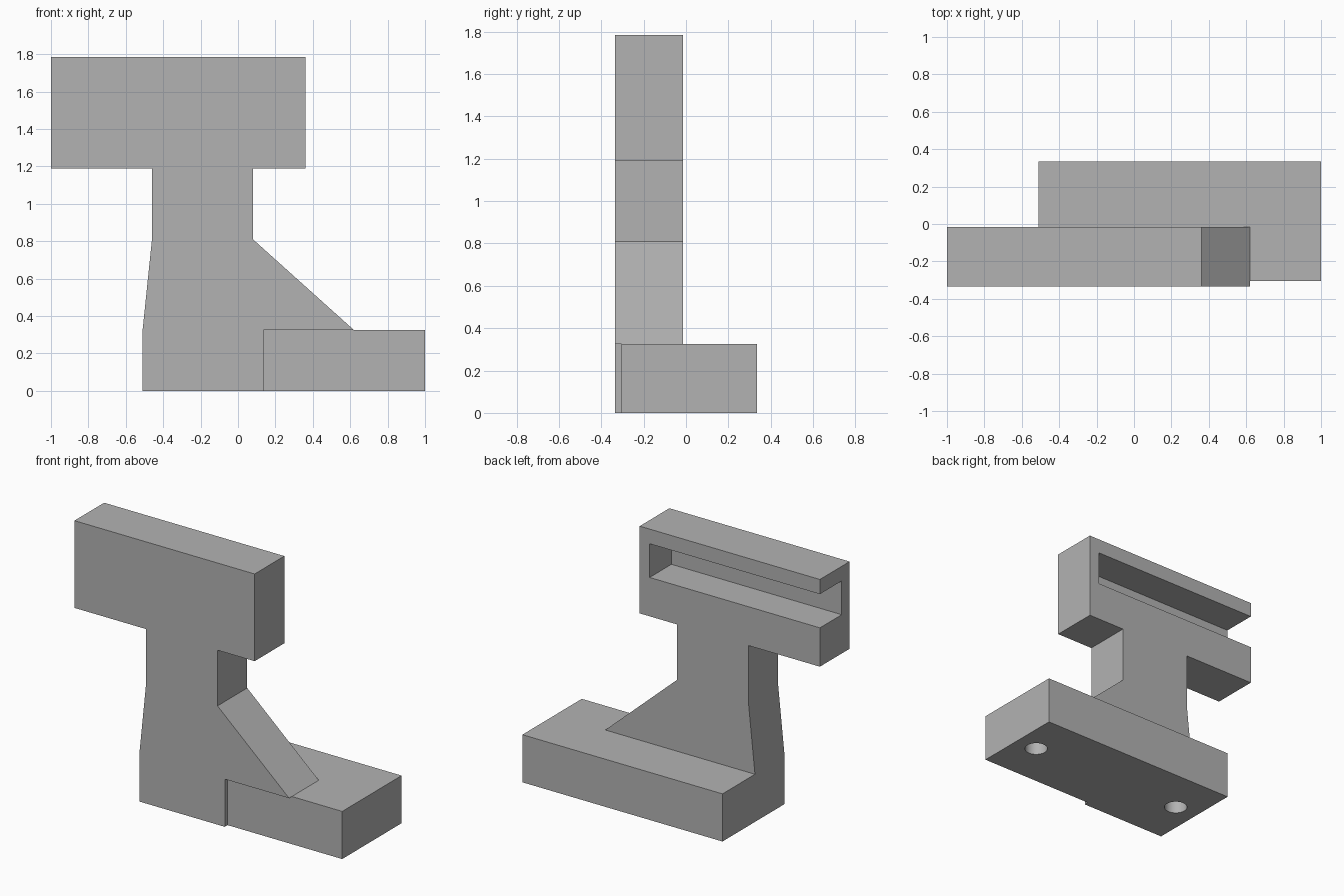
import bpy
import bmesh
import math

if "Cube" in bpy.data.objects:
    bpy.data.objects.remove(bpy.data.objects["Cube"], do_unlink=True)

# Single plain grey
grey = bpy.data.materials.new("plain grey")
grey.use_nodes = True
colour = (0.45, 0.45, 0.45, 1)
grey.diffuse_color = colour
grey.node_tree.nodes["Principled BSDF"].inputs["Base Color"].default_value = colour


def prism(name, outline, start, end, axis="y"):
    """Extrude an outline along y (outline in x, z) or along z (outline in x, y)."""
    bm = bmesh.new()
    place = (lambda a, b: (a, start, b)) if axis == "y" else (lambda a, b: (a, b, start))
    face = bm.faces.new([bm.verts.new(place(a, b)) for a, b in outline])
    moved = bmesh.ops.extrude_face_region(bm, geom=[face])["geom"]
    step = (0, end - start, 0) if axis == "y" else (0, 0, end - start)
    bmesh.ops.translate(bm, vec=step, verts=[v for v in moved if isinstance(v, bmesh.types.BMVert)])
    bmesh.ops.recalc_face_normals(bm, faces=bm.faces)
    mesh = bpy.data.meshes.new(name)
    bm.to_mesh(mesh)
    bm.free()
    mesh.materials.append(grey)
    obj = bpy.data.objects.new(name, mesh)
    bpy.context.collection.objects.link(obj)
    return obj


def rectangle(x0, x1, z0, z1):
    return [(x0, z0), (x1, z0), (x1, z1), (x0, z1)]


def combine(target, tool, operation):
    """Apply a boolean and discard the tool object."""
    tool.hide_render = True
    mod = target.modifiers.new(operation, "BOOLEAN")
    mod.operation, mod.solver, mod.object = operation, "EXACT", tool
    bpy.context.view_layer.objects.active = target
    bpy.ops.object.modifier_apply(modifier=mod.name)
    bpy.data.objects.remove(tool, do_unlink=True)


FRONT, BACK = -0.335, -0.015
BASE_TOP, TOP = 0.325, 1.785

# Upright with sloped gusset and wide head
bracket = prism("bracket", [
    (-0.51, 0), (0.135, 0), (0.135, BASE_TOP), (0.62, BASE_TOP),
    (0.08, 0.81), (0.08, 1.19), (0.36, 1.19), (0.36, TOP),
    (-1, TOP), (-1, 1.19), (-0.46, 1.19), (-0.46, 0.81), (-0.51, BASE_TOP),
], FRONT, BACK)

# Foot block
foot = prism("foot", rectangle(-0.51, 1, 0, BASE_TOP), -0.305, 0.335)
combine(bracket, foot, "UNION")

# Channel in the back of the head, open at one end
slot = prism("slot_cutter", rectangle(-1.1, 0.285, 1.455, 1.685), -0.25, 0.1)
combine(bracket, slot, "DIFFERENCE")

# Blind screw holes under the foot
for x in (-0.34, 0.84):
    ring = [(x + 0.073 * math.cos(i * math.tau / 48), 0.015 + 0.073 * math.sin(i * math.tau / 48))
            for i in range(48)]
    combine(bracket, prism("hole_cutter", ring, -0.1, 0.25, "z"), "DIFFERENCE")

# Smooth hole walls, crisp corners
bpy.ops.object.select_all(action="DESELECT")
bracket.select_set(True)
bpy.context.view_layer.objects.active = bracket
bpy.ops.object.shade_smooth_by_angle(angle=math.radians(20))
